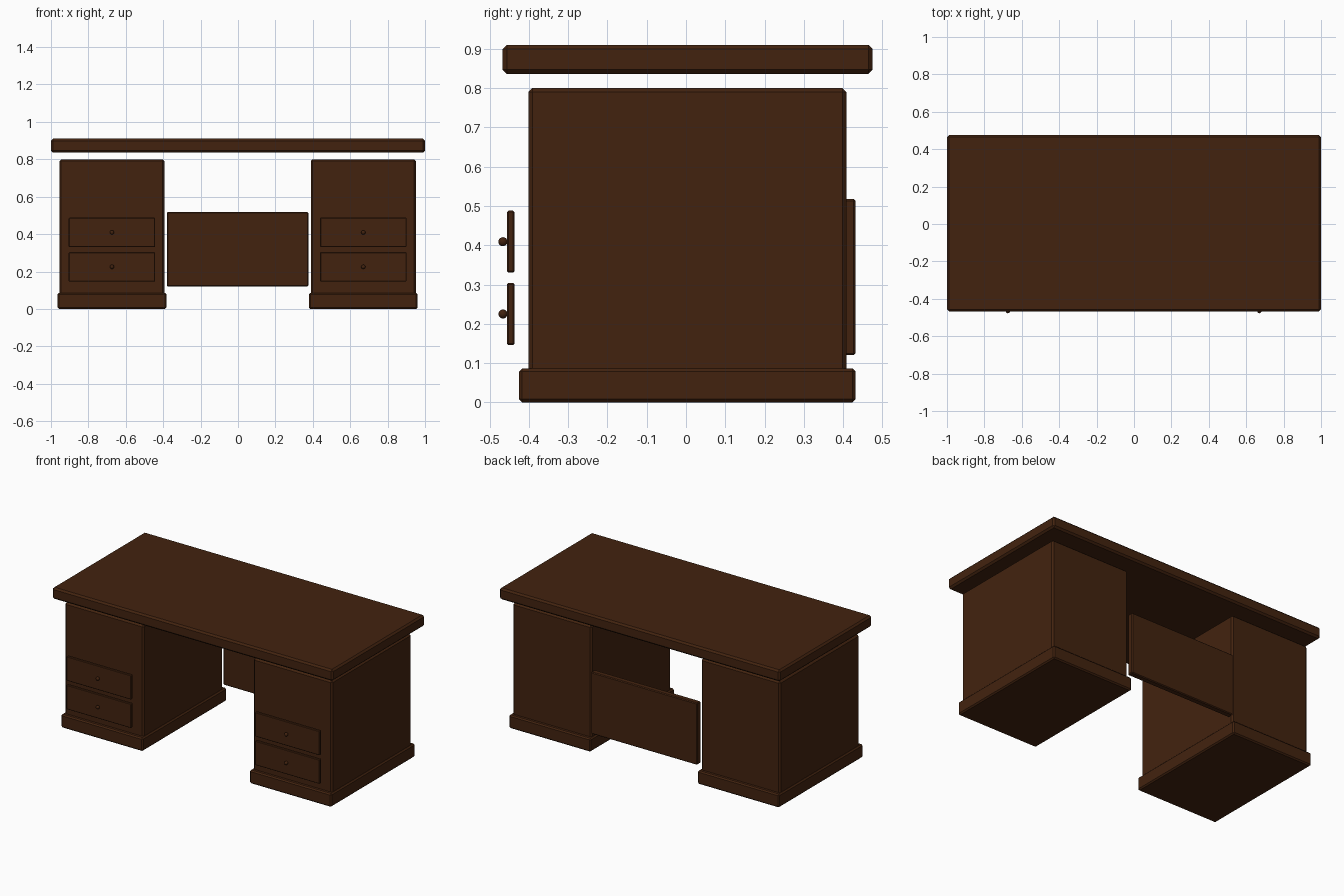
import bpy, bmesh
from mathutils import Matrix, Vector

if "Cube" in bpy.data.objects:
    bpy.data.objects.remove(bpy.data.objects["Cube"])

wood = bpy.data.materials.new("dark_walnut")
wood.diffuse_color = (0.055, 0.0165, 0.0048, 1)
wood.use_nodes = True
wood.node_tree.nodes["Principled BSDF"].inputs["Base Color"].default_value = wood.diffuse_color


def finish(name, bm):
    mesh = bpy.data.meshes.new(name)
    bm.to_mesh(mesh)
    bm.free()
    mesh.materials.append(wood)
    ob = bpy.data.objects.new(name, mesh)
    bpy.context.collection.objects.link(ob)
    return ob


def slab(name, x, y, z, bevel):
    """Chamfered box spanning the given (min, max) ranges."""
    bm = bmesh.new()
    bmesh.ops.create_cube(bm, size=1)
    size = Vector((x[1] - x[0], y[1] - y[0], z[1] - z[0]))
    centre = Vector((sum(x), sum(y), sum(z))) / 2
    matrix = Matrix.Translation(centre) @ Matrix.Diagonal(size).to_4x4()
    bmesh.ops.transform(bm, matrix=matrix, verts=bm.verts)
    bmesh.ops.bevel(bm, geom=bm.edges[:], offset=bevel, segments=1, affect='EDGES')
    return finish(name, bm)


def knob(name, x, y, z, r):
    bm = bmesh.new()
    bmesh.ops.create_uvsphere(bm, u_segments=16, v_segments=10, radius=r,
                              matrix=Matrix.Translation((x, y, z)))
    for f in bm.faces:
        f.smooth = True
    return finish(name, bm)


# Desk top and modesty panel
slab("desk_top", (-1, 1), (-0.467, 0.475), (0.836, 0.91), 0.011)
slab("modesty_panel", (-0.38, 0.376), (0.392, 0.431), (0.12, 0.518), 0.005)

# Two pedestals, each with a plinth, two drawer fronts and knobs
for side, cx in (("left", -0.674), ("right", 0.67)):
    slab(side + "_pedestal", (cx - 0.281, cx + 0.281), (-0.401, 0.408), (0.07, 0.80), 0.01)
    slab(side + "_plinth", (cx - 0.291, cx + 0.291), (-0.425, 0.432), (0, 0.086), 0.008)
    for level, cz in (("lower", 0.225), ("upper", 0.409)):
        slab(f"{side}_{level}_drawer", (cx - 0.231, cx + 0.231), (-0.456, -0.436),
             (cz - 0.079, cz + 0.079), 0.004)
        knob(f"{side}_{level}_knob", cx, -0.466, cz, 0.0115)
